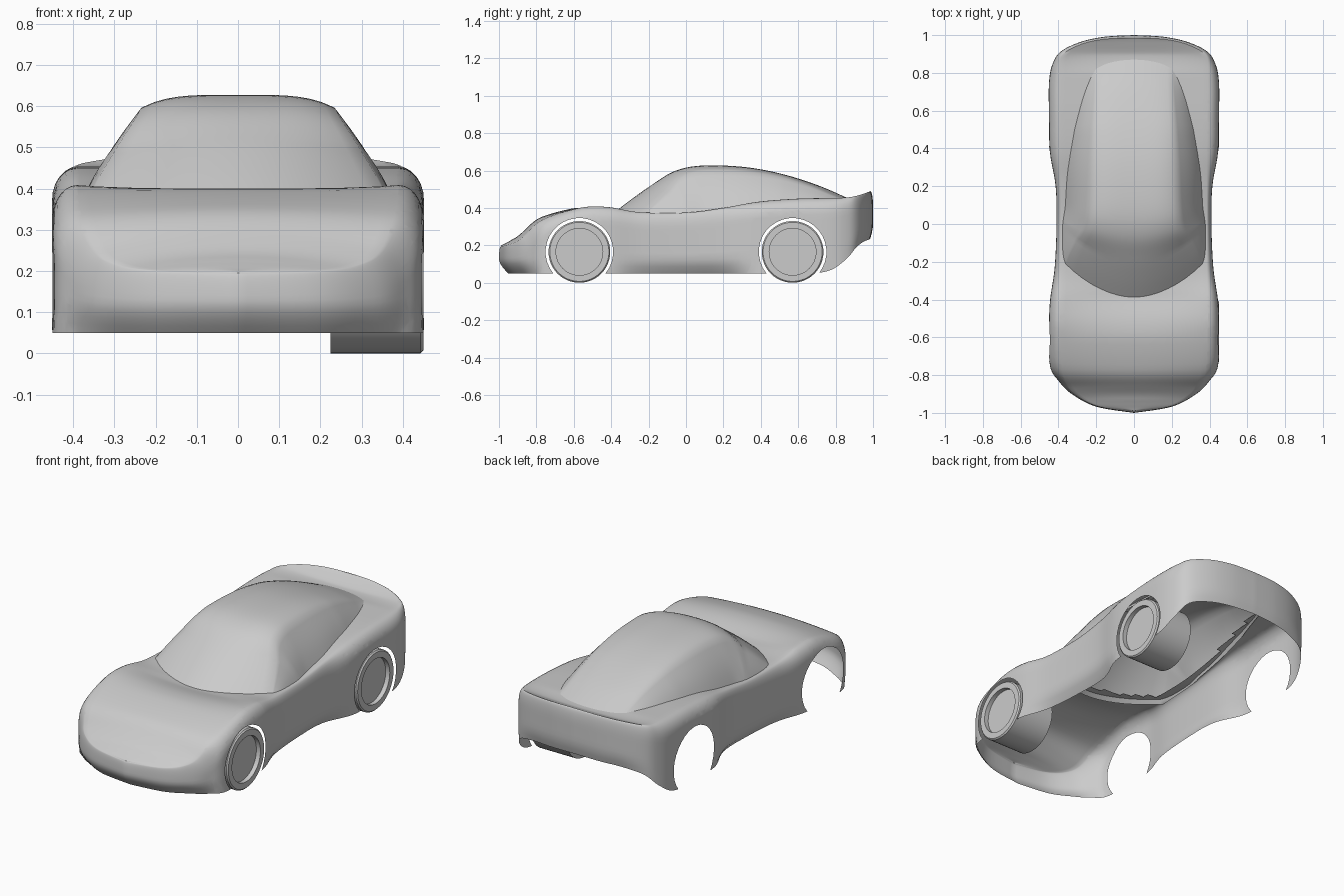
import bpy, bmesh, math
from mathutils import Vector

if "Cube" in bpy.data.objects:
    bpy.data.objects.remove(bpy.data.objects["Cube"])

paint = bpy.data.materials.new("plain grey")
paint.use_nodes = True
GREY = (0.6, 0.6, 0.6, 1)
paint.diffuse_color = GREY
paint.node_tree.nodes["Principled BSDF"].inputs["Base Color"].default_value = GREY

WHEEL_Y, WHEEL_R, ARCH_R = 0.57, 0.165, 0.18


def clamp(v):
    return max(0.0, min(1.0, v))


def spline(rows, n):
    """Catmull-Rom samples through rows of numbers."""
    out = []
    for i in range(len(rows) - 1):
        a, b, c, d = (rows[max(0, min(len(rows) - 1, i + k))] for k in (-1, 0, 1, 2))
        for k in range(n):
            t = k / n
            out.append([q + 0.5 * t * (r - p + t * (2 * p - 5 * q + 4 * r - s + t * (3 * (q - r) + s - p)))
                        for p, q, r, s in zip(a, b, c, d)])
    return out + [list(rows[-1])]


def table(points, v):
    """Linear lookup in a list of pairs."""
    for (a, fa), (b, fb) in zip(points, points[1:]):
        if v <= b:
            return fa + (fb - fa) * clamp((v - a) / (b - a))
    return points[-1][1]


def add_grid(bm, rows, skip=None):
    vs = [[bm.verts.new(p) for p in row] for row in rows]
    faces = []
    for a, b in zip(vs, vs[1:]):
        for j in range(len(a) - 1):
            quad = (a[j], a[j + 1], b[j + 1], b[j])
            mid = sum((v.co for v in quad), Vector()) / 4
            if not (skip and skip(mid)):
                faces.append(bm.faces.new(quad))
    return faces


def finish(name, bm, angle):
    bmesh.ops.remove_doubles(bm, verts=bm.verts, dist=0.0004)
    bmesh.ops.dissolve_degenerate(bm, edges=bm.edges, dist=0.0001)
    bmesh.ops.delete(bm, geom=[v for v in bm.verts if not v.link_faces], context='VERTS')
    bmesh.ops.recalc_face_normals(bm, faces=bm.faces)
    # shells are open below, so make their top faces point up
    if sum(f.normal.z * f.calc_area() for f in bm.faces) < -0.01:
        bmesh.ops.reverse_faces(bm, faces=bm.faces)
    me = bpy.data.meshes.new(name)
    bm.to_mesh(me)
    bm.free()
    me.materials.append(paint)
    ob = bpy.data.objects.new(name, me)
    bpy.context.collection.objects.link(ob)
    bpy.ops.object.select_all(action='DESELECT')
    ob.select_set(True)
    bpy.context.view_layer.objects.active = ob
    bpy.ops.object.shade_smooth_by_angle(angle=math.radians(angle))
    return ob


# Half outline, nose to tail: outer x, y; belt x, y, z; lower edge z; tuck under
OUTLINE = [
    (0, -1, 0, -.99, .195, .05, .05),
    (.2, -.967, .18, -.965, .2, .05, .045),
    (.33, -.9, .29, -.915, .215, .05, .04),
    (.4, -.83, .345, -.865, .25, .05, .02),
    (.445, -.75, .38, -.77, .335, .05, 0),
    (.45, -.57, .39, -.57, .4, .05, 0),
    (.445, -.41, .39, -.42, .405, .05, 0),
    (.42, -.23, .385, -.25, .377, .05, .03),
    (.41, 0, .385, 0, .375, .05, .04),
    (.415, .2, .385, .2, .4, .05, .04),
    (.445, .38, .385, .38, .432, .05, 0),
    (.45, .57, .39, .57, .448, .05, 0),
    (.45, .75, .39, .75, .453, .06, 0),
    (.43, .85, .39, .85, .455, .12, 0),
    (.385, .915, .37, .905, .463, .19, .005),
    (.28, .965, .27, .955, .478, .22, .015),
    (.15, .992, .145, .98, .487, .23, .015),
    (0, 1, 0, .985, .49, .235, .015)]
# Height of the deck centre above the belt, along y
CROWN = [(-1, 0), (-.93, .022), (-.86, .03), (-.75, .015), (-.6, .005), (-.4, -.03),
         (-.2, 0), (.8, 0), (.9, -.012), (1, 0)]
# Cabin stations: y, roof z, roof half width, base half width, base z
CABIN = [
    (-.41, .355, .37, .385, .355),
    (-.3, .44, .335, .385, .36),
    (-.18, .525, .29, .382, .365),
    (-.06, .597, .25, .378, .365),
    (.08, .626, .235, .37, .37),
    (.3, .62, .225, .357, .4),
    (.5, .585, .215, .325, .425),
    (.7, .523, .205, .285, .44),
    (.87, .45, .2, .24, .44)]
CABIN_WIDTH = [(c[0], c[3]) for c in CABIN]

half = spline(OUTLINE, 6)


def wall_column(i):
    ox, oy, bx, by, bz, low, tuck = half[i]
    p, n = half[max(i - 1, 0)], half[min(i + 1, len(half) - 1)]
    tangent = Vector((n[0] - p[0], n[1] - p[1], 0)).normalized()
    inward = Vector((-tangent.y, tangent.x, 0))
    if i in (0, len(half) - 1):
        inward = Vector((0, -math.copysign(1, oy), 0))
    shoulder = min(.08, .45 * (bz - low))
    column = []
    for k in range(15):
        z = low + (bz - low) * math.sin(math.pi / 2 * k / 14)
        s = clamp((z - bz + shoulder) / shoulder)
        g = 1 - math.sqrt(1 - s * s)
        pos = Vector((ox + (bx - ox) * g, oy + (by - oy) * g, z))
        column.append(pos + inward * tuck * clamp((low + .075 - z) / .075) ** 1.6)
    return column


def under_cabin(p):
    return (-.33 + 1.3 * p.x ** 2 < p.y < .78
            and abs(p.x) < table(CABIN_WIDTH, p.y) - .04)


# Body shell: side walls wrapping nose and tail, then the deck
bm = bmesh.new()
walls = []
columns = [wall_column(i) for i in range(len(half))]
for side in (1, -1):
    walls += add_grid(bm, [[(side * p.x, p.y, p.z) for p in c] for c in columns])
deck = []
for _, _, bx, by, bz, _, _ in half:
    steps = [j / 14 for j in range(-14, 15)]
    deck.append([(bx * q, by, bz + table(CROWN, by) * (1 - q * q)) for q in steps])
add_grid(bm, deck, under_cabin)

# Wheel arches trimmed as many-sided openings
for yc in (-WHEEL_Y, WHEEL_Y):
    centre = Vector((0, yc, WHEEL_R))
    inside = [f for f in walls if f.is_valid and abs(f.calc_center_median().y - yc) < .25]
    for k in range(32):
        a = math.tau * k / 32
        out = Vector((0, math.cos(a), math.sin(a)))
        geom = {e for f in inside for e in (*f.verts, *f.edges, f)}
        cut = bmesh.ops.bisect_plane(bm, geom=list(geom), dist=1e-6,
                                     plane_co=centre + out * ARCH_R, plane_no=out)
        pieces = [f for f in cut["geom"] if isinstance(f, bmesh.types.BMFace)]
        inside = [f for f in pieces if (f.calc_center_median() - centre).dot(out) < ARCH_R]
    bmesh.ops.delete(bm, geom=inside, context='FACES')
finish("body_shell", bm, 38)

# Cabin: windscreen, roof, side glass and rear window in one shell
bm = bmesh.new()
rows = []
for y, top, wc, wb, base in spline(CABIN, 6):
    drop = .12 * (top - base)
    right = [(wc * j / 8, top - drop * (j / 8) ** 4) for j in range(8)]
    for j in range(9):
        s = j / 8
        right.append((wc + (wb - wc) * s + .012 * math.sin(math.pi * s) * clamp((top - base) / .2),
                      top - drop + (base - top + drop) * s))
    section = [(-x, z) for x, z in reversed(right[1:])] + right
    bow = 1.3 * clamp((.1 - y) / .3) - 1.0 * clamp((y - .5) / .3)
    rows.append([(x, y + bow * x * x, z) for x, z in section])
add_grid(bm, rows)
finish("cabin", bm, 50)

# Wheels, fitted on the left side only, with a recessed hub face
PROFILE = [(0, .225), (.165, .225), (.165, .443), (.158, .45), (.125, .45), (.125, .425), (0, .425)]
for name, yc in (("front_left_wheel", -WHEEL_Y), ("rear_left_wheel", WHEEL_Y)):
    bm = bmesh.new()
    rings = []
    for k in range(49):
        a = math.tau * k / 48
        rings.append([(x, yc + r * math.cos(a), WHEEL_R + r * math.sin(a)) for r, x in PROFILE])
    add_grid(bm, rings)
    finish(name, bm, 30)
